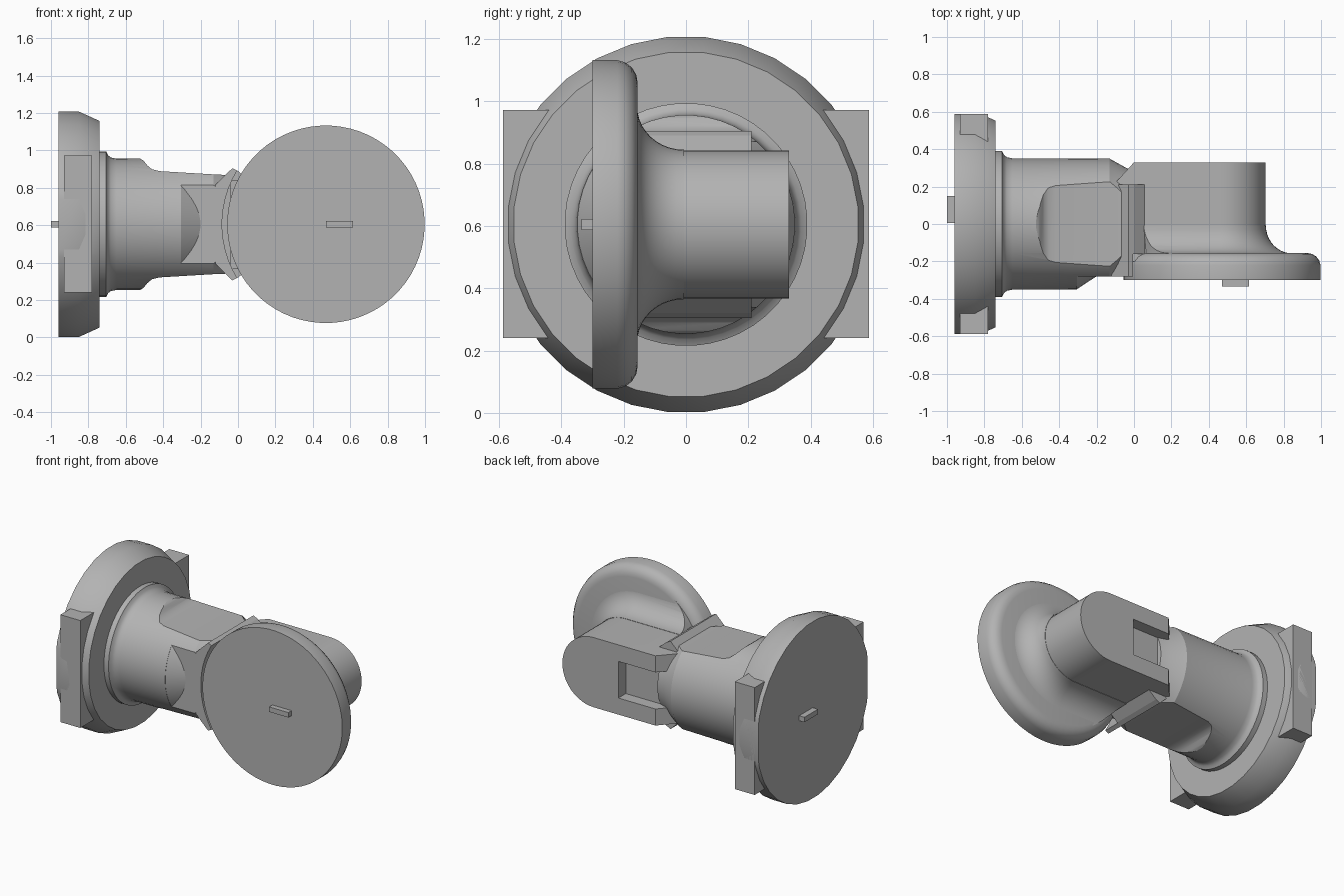
import bpy, bmesh, math
from mathutils import Vector

cube = bpy.data.objects.get("Cube")
if cube:
    bpy.data.objects.remove(cube, do_unlink=True)

grey = bpy.data.materials.new("plain grey")
grey.use_nodes = True
grey.diffuse_color = (0.45, 0.45, 0.45, 1)
grey.node_tree.nodes["Principled BSDF"].inputs["Base Color"].default_value = (0.45, 0.45, 0.45, 1)

MID = 0.605      # height of the pipe axis
HUB = 0.47       # x of the disc centre


def loft(name, rings):
    """Skin closed rings of points and cap both ends."""
    bm = bmesh.new()
    rows = [[bm.verts.new(p) for p in ring] for ring in rings]
    n = len(rows[0])
    for a, b in zip(rows, rows[1:]):
        for i in range(n):
            j = (i + 1) % n
            bm.faces.new((a[i], a[j], b[j], b[i]))
    bm.faces.new(rows[0])
    bm.faces.new(rows[-1])
    bmesh.ops.recalc_face_normals(bm, faces=bm.faces)
    mesh = bpy.data.meshes.new(name)
    bm.to_mesh(mesh)
    bm.free()
    mesh.materials.append(grey)
    obj = bpy.data.objects.new(name, mesh)
    bpy.context.collection.objects.link(obj)
    return obj


def lathe(name, profile, axis="X", segs=32):
    """Turn (position, radius) pairs around the pipe axis or the disc axis."""
    rings = []
    for a, r in profile:
        ring = []
        for i in range(segs):
            t = math.tau * (i + 0.5) / segs
            u, z = r * math.cos(t), MID + r * math.sin(t)
            ring.append((a, u, z) if axis == "X" else (HUB + u, a, z))
        rings.append(ring)
    return loft(name, rings)


def prism(name, outline, y0, y1, flip=False):
    """Extrude an (x, height above axis) outline along y."""
    s = -1 if flip else 1
    return loft(name, [[(x, y, MID + s * h) for x, h in outline] for y in (y0, y1)])


def box(name, lo, hi):
    (x0, y0, z0), (x1, y1, z1) = lo, hi
    return prism(name, [(x0, z0 - MID), (x1, z0 - MID), (x1, z1 - MID), (x0, z1 - MID)], y0, y1)


def stadium(y, grow, left):
    """Outline with a straight left end and a half-round right end."""
    r = 0.238 + grow
    pts = [(left, y, MID - r)]
    for i in range(25):
        t = -math.pi / 2 + math.pi * i / 24
        pts.append((0.465 + r * math.cos(t), y, MID + r * math.sin(t)))
    return pts + [(left, y, MID + r)]


def combine(obj, tool, operation="DIFFERENCE"):
    mod = obj.modifiers.new("cut", "BOOLEAN")
    mod.operation = operation
    mod.solver = "EXACT"
    mod.object = tool
    bpy.context.view_layer.objects.active = obj
    bpy.ops.object.modifier_apply(modifier=mod.name)
    bpy.data.objects.remove(tool, do_unlink=True)


# Wall flange with its sides trimmed flat
flange = lathe("flange", [(-0.96, 0.605), (-0.85, 0.605), (-0.74, 0.555)])
for s in (-1, 1):
    y0, y1 = sorted((s * 0.587, s * 0.8))
    combine(flange, box("trim", (-1.1, y0, -0.2), (-0.6, y1, 1.4)))

# Side plates on the flange
plates = []
for s, side in ((-1, "front"), (1, "back")):
    y0, y1 = sorted((s * 0.4, s * 0.587))
    plates.append(box(side + "_plate", (-0.93, y0, 0.24), (-0.78, y1, 0.973)))

# Neck with a collar, a stepped front flat, and hollows above and below
neck = lathe("neck", [(-0.76, 0.39), (-0.705, 0.39), (-0.695, 0.37), (-0.68, 0.358),
                      (-0.65, 0.352), (-0.13, 0.35), (-0.04, 0.30), (0.02, 0.28)], segs=48)
combine(neck, box("front_flat", (-0.305, -0.6, 0), (0.2, -0.28, 1.2)))
combine(neck, lathe("taper", [(-0.36, 0.34), (-0.305, 0.349), (-0.2, 0.28), (-0.15, 0.2)], segs=48), "UNION")
hollow = [(-0.53, 0.5), (-0.525, 0.352), (-0.505, 0.34), (-0.485, 0.315), (-0.46, 0.294),
          (-0.42, 0.284), (-0.1, 0.265), (0.2, 0.26), (0.2, 0.5)]
lip = [(-0.12, 0.1), (-0.12, 0.212), (-0.03, 0.3), (0.0, 0.285), (0.06, 0.235), (0.06, 0.1)]
for flip in (False, True):
    combine(neck, prism("hollow", hollow, -0.6, 0.6, flip))
lips = [prism(n, lip, -0.28, 0.21, f) for n, f in (("upper_lip", False), ("lower_lip", True))]

# Clearance around the disc
for part in [neck] + lips:
    combine(part, lathe("clearance", [(-0.5, 0.555), (-0.16, 0.555)], "Y", 64))

# Round front disc with a rolled back edge
disc = lathe("disc", [(-0.30, 0.528), (-0.22, 0.528), (-0.195, 0.521), (-0.174, 0.505),
                      (-0.16, 0.482), (-0.155, 0.455)], "Y", 64)

# Barrel behind the disc, with a slot in its back face
barrel = loft("barrel", [stadium(-0.2, 0, -0.04), stadium(-0.16, 0, -0.04), stadium(-0.159, 0, -0.1),
                         stadium(0.22, 0, -0.1), stadium(0.33, 0, 0.0)])
combine(barrel, box("slot", (-0.3, 0.25, 0.48), (0.28, 0.5, 0.73)))

# Concave fillet between disc and barrel
sweep = []
for i in range(11):
    t = math.pi / 2 * i / 10
    sweep.append(stadium(-0.157 + 0.15 * (1 - math.cos(t)), 0.002 + 0.14 * (1 - math.sin(t)), -0.03))
fillet = loft("fillet", sweep)
combine(fillet, lathe("limit", [(-0.3, 0.47), (-0.155, 0.47), (0.2, 0.5)], "Y", 64), "INTERSECT")

# Small locating tabs
front_tab = box("front_tab", (0.47, -0.335, 0.588), (0.615, -0.29, 0.622))
wall_tab = box("wall_tab", (-1.0, 0.005, 0.588), (-0.95, 0.15, 0.622))

# Smooth the turned surfaces and keep hard edges
bpy.ops.object.select_all(action="DESELECT")
for obj in [flange, neck, disc, barrel, fillet]:
    obj.select_set(True)
bpy.context.view_layer.objects.active = disc
bpy.ops.object.shade_smooth_by_angle(angle=math.radians(28))
